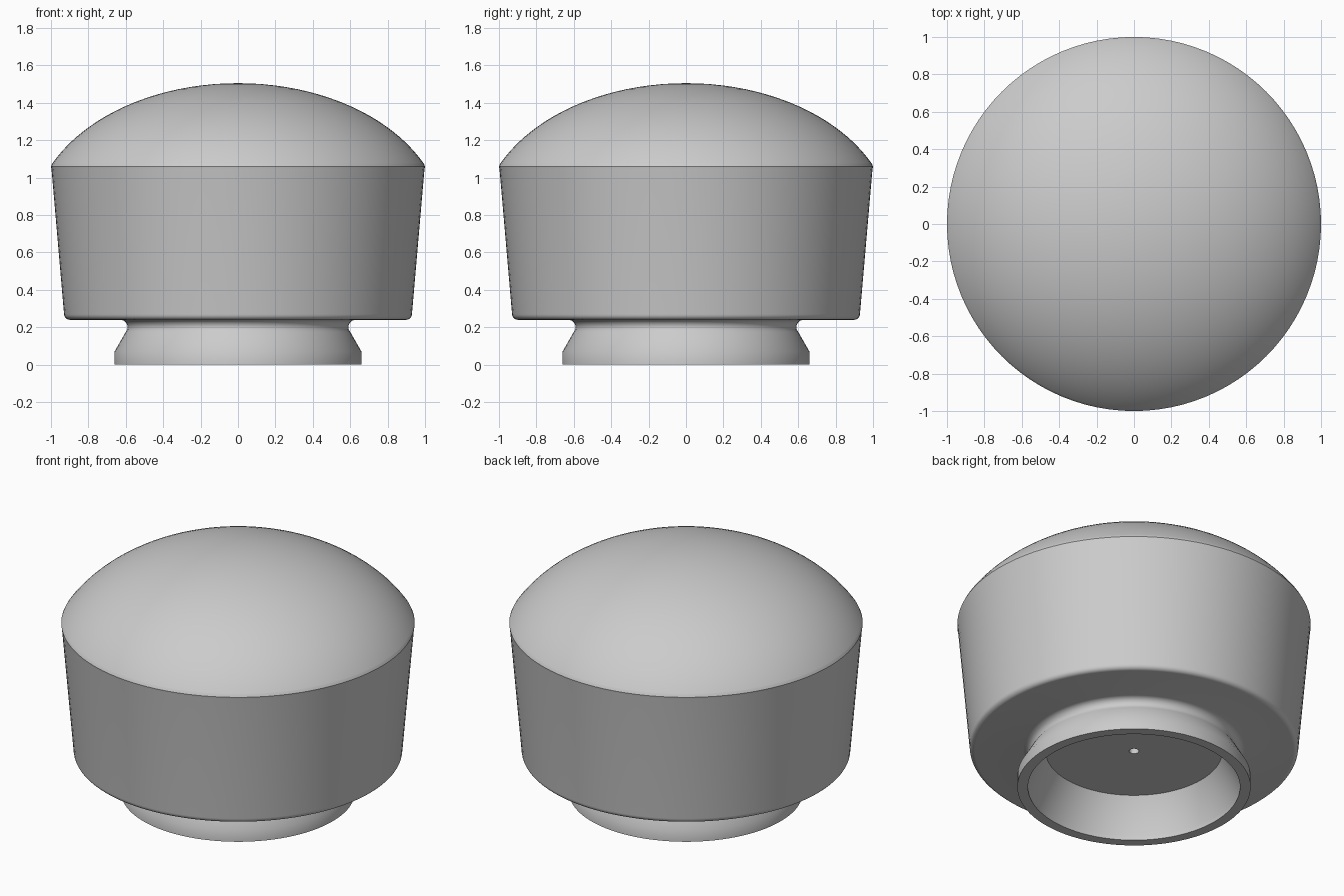
import bpy
import bmesh
from math import sqrt, sin, cos, pi, radians

cube = bpy.data.objects.get("Cube")
if cube:
    bpy.data.objects.remove(cube, do_unlink=True)

grey = bpy.data.materials.new("plain grey")
grey.use_nodes = True
colour = (0.6, 0.6, 0.6, 1)
grey.diffuse_color = colour
grey.node_tree.nodes["Principled BSDF"].inputs["Base Color"].default_value = colour


def arc(cx, cz, r, start, end, steps=5):
    """Points along a fillet in the profile plane, angles in degrees."""
    angles = [radians(start + (end - start) * i / steps) for i in range(steps + 1)]
    return [(cx + r * cos(a), cz + r * sin(a)) for a in angles]


def lathe(name, profile, sides):
    """Spin a profile that starts and ends on the z axis."""
    bm = bmesh.new()
    verts = [bm.verts.new((x, 0, z)) for x, z in profile]
    edges = [bm.edges.new(pair) for pair in zip(verts, verts[1:])]
    bmesh.ops.spin(bm, geom=verts + edges, cent=(0, 0, 0), axis=(0, 0, 1),
                   angle=2 * pi, steps=sides)
    bmesh.ops.remove_doubles(bm, verts=bm.verts, dist=0.0005)
    bmesh.ops.recalc_face_normals(bm, faces=bm.faces)
    mesh = bpy.data.meshes.new(name)
    bm.to_mesh(mesh)
    bm.free()
    obj = bpy.data.objects.new(name, mesh)
    bpy.context.collection.objects.link(obj)
    mesh.materials.append(grey)
    return obj


# Domed cap: elliptical arc from the shoulder to the crown
def dome(x):
    return 1.505 - 0.755 * (1 - sqrt(1 - (x / 1.1) ** 2))


recess = [(0, 0.235), (0.5, 0.235), (0.6, 0.03), (0.6, 0)]
collar = [(0.66, 0), (0.66, 0.07), (0.6, 0.175)]
neck = arc(0.63, 0.2, 0.04, 200, 95)
lower_edge = arc(0.9, 0.27, 0.03, -90, 0)
shoulder = [(0.997, 1.045), (1.0, 1.06)]
crown = [(x, dome(x)) for x in (0.993 * cos(pi / 2 * i / 24) for i in range(24))]
knob = lathe("knob", recess + collar + neck + lower_edge + shoulder + crown
             + [(0, dome(0))], 96)

# Drilled holes in the recess floor: centre pin hole and offset screw hole
for name, x, y, radius in (("pin_hole", 0, 0, 0.028), ("screw_hole", 0.38, -0.115, 0.064)):
    bpy.ops.mesh.primitive_cylinder_add(vertices=20, radius=radius, depth=0.4,
                                        location=(x, y, 0.36))
    cutter = bpy.context.object
    cutter.name = name + "_cutter"
    cutter.data.materials.append(grey)
    cutter.hide_render = True
    bpy.context.view_layer.objects.active = knob
    cut = knob.modifiers.new(name, "BOOLEAN")
    cut.operation = "DIFFERENCE"
    cut.solver = "EXACT"
    cut.object = cutter
    bpy.ops.object.modifier_apply(modifier=cut.name)
    bpy.data.objects.remove(cutter, do_unlink=True)

# Smooth the turned surfaces, keep the machined edges crisp
bpy.ops.object.select_all(action="DESELECT")
knob.select_set(True)
bpy.context.view_layer.objects.active = knob
bpy.ops.object.shade_smooth_by_angle(angle=radians(35))
